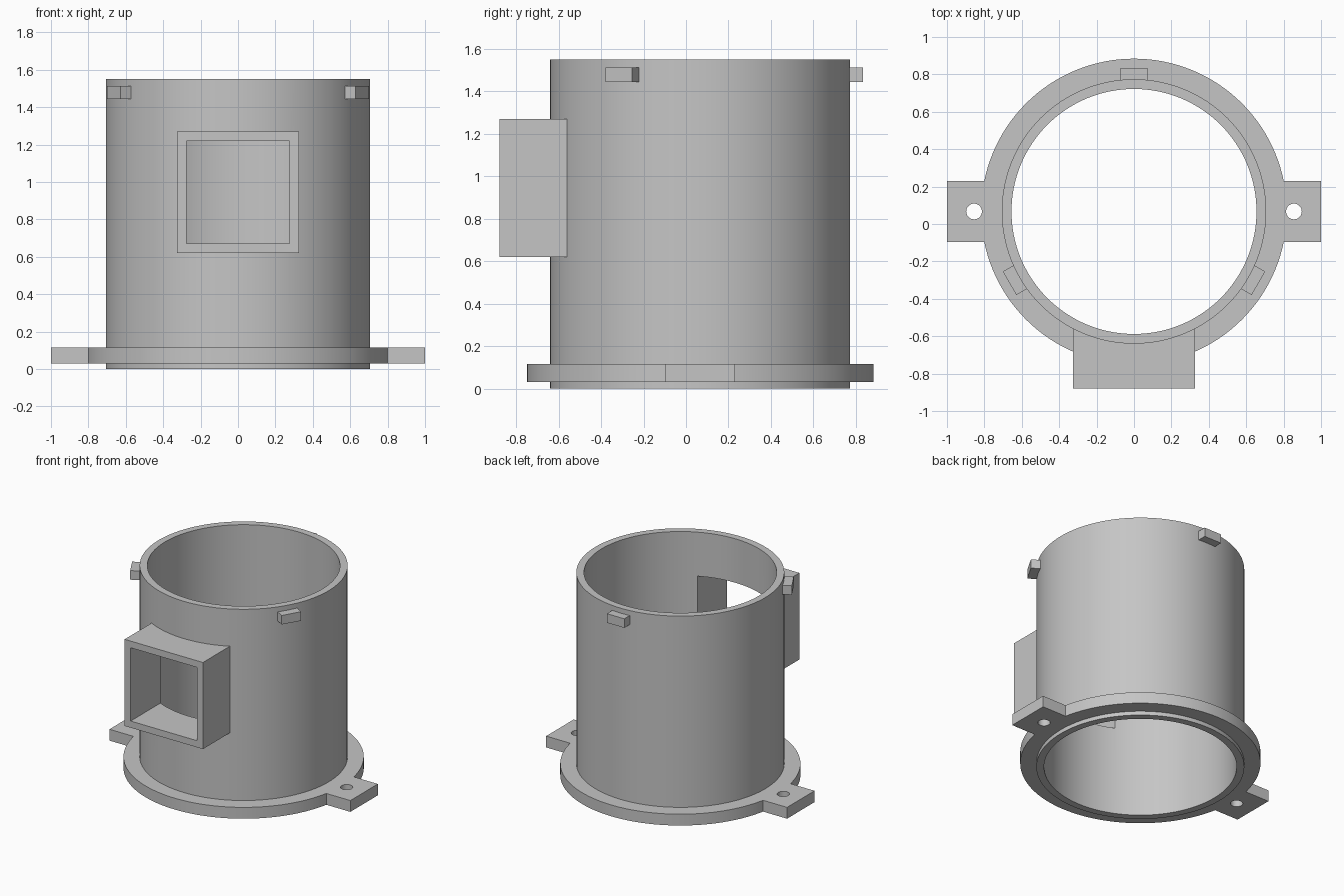
import bpy, math
from mathutils import Matrix

if "Cube" in bpy.data.objects:
    bpy.data.objects.remove(bpy.data.objects["Cube"], do_unlink=True)

CY = 0.067           # tube axis in y
R_OUT, R_IN = 0.707, 0.655
HEIGHT = 1.55
SEGMENTS = 128

grey = bpy.data.materials.new("plain grey")
grey.use_nodes = True
colour = (0.56, 0.56, 0.56, 1)
grey.diffuse_color = colour
grey.node_tree.nodes["Principled BSDF"].inputs["Base Color"].default_value = colour


def finish(obj, name):
    obj.name = name
    obj.data.materials.append(grey)
    return obj


def cylinder(name, x, y, radius, z0, z1, segments=SEGMENTS):
    bpy.ops.mesh.primitive_cylinder_add(vertices=segments, radius=radius, depth=z1 - z0,
                                        location=(x, y, (z0 + z1) / 2))
    return finish(bpy.context.object, name)


def box(name, low, high):
    centre = [(a + b) / 2 for a, b in zip(low, high)]
    bpy.ops.mesh.primitive_cube_add(size=1, location=centre)
    obj = bpy.context.object
    obj.scale = [b - a for a, b in zip(low, high)]
    bpy.ops.object.transform_apply(location=False, rotation=False, scale=True)
    return finish(obj, name)


def boolean(target, tool, operation="DIFFERENCE"):
    mod = target.modifiers.new(operation.lower(), "BOOLEAN")
    mod.operation, mod.solver, mod.object = operation, "EXACT", tool
    bpy.ops.object.select_all(action="DESELECT")
    target.select_set(True)
    bpy.context.view_layer.objects.active = target
    bpy.ops.object.modifier_apply(modifier=mod.name)
    bpy.data.objects.remove(tool, do_unlink=True)


def smooth(obj):
    bpy.ops.object.select_all(action="DESELECT")
    obj.select_set(True)
    bpy.context.view_layer.objects.active = obj
    bpy.ops.object.shade_smooth_by_angle(angle=math.radians(30))


def port_opening():
    return box("opening_cutter", (-0.275, -1, 0.67), (0.275, -0.3, 1.22))


# Open tube with a square window in the front wall
tube = cylinder("tube", 0, CY, R_OUT, 0, HEIGHT)
boolean(tube, cylinder("bore_cutter", 0, CY, R_IN, -0.1, HEIGHT + 0.1))
boolean(tube, port_opening())
smooth(tube)

# Square port collar, its back hollowed to follow the tube
port = box("square_port", (-0.325, -0.88, 0.62), (0.325, -0.4, 1.27))
boolean(port, cylinder("port_back_cutter", 0, CY, 0.69, 0.4, HEIGHT))
boolean(port, port_opening())
smooth(port)

# Base flange with two drilled mounting ears
flange = cylinder("base_flange", 0, CY, 0.817, 0.03, 0.115)
boolean(flange, box("ears", (-1, -0.096, 0.03), (1, 0.23, 0.115)), "UNION")
boolean(flange, cylinder("flange_bore_cutter", 0, CY, 0.69, -0.1, 0.3))
for side in (-1, 1):
    boolean(flange, cylinder("bolt_hole_cutter", side * 0.855, CY, 0.042, -0.1, 0.3, 32))
smooth(flange)

# Three locking pegs around the rim
for name, angle in (("back_peg", 90), ("right_peg", 210), ("left_peg", 330)):
    peg = box(name, (0.68, -0.0725, 1.445), (0.768, 0.0725, 1.513))
    peg.data.transform(Matrix.Translation(peg.location))
    peg.location = (0, CY, 0)
    peg.rotation_euler.z = math.radians(angle)
